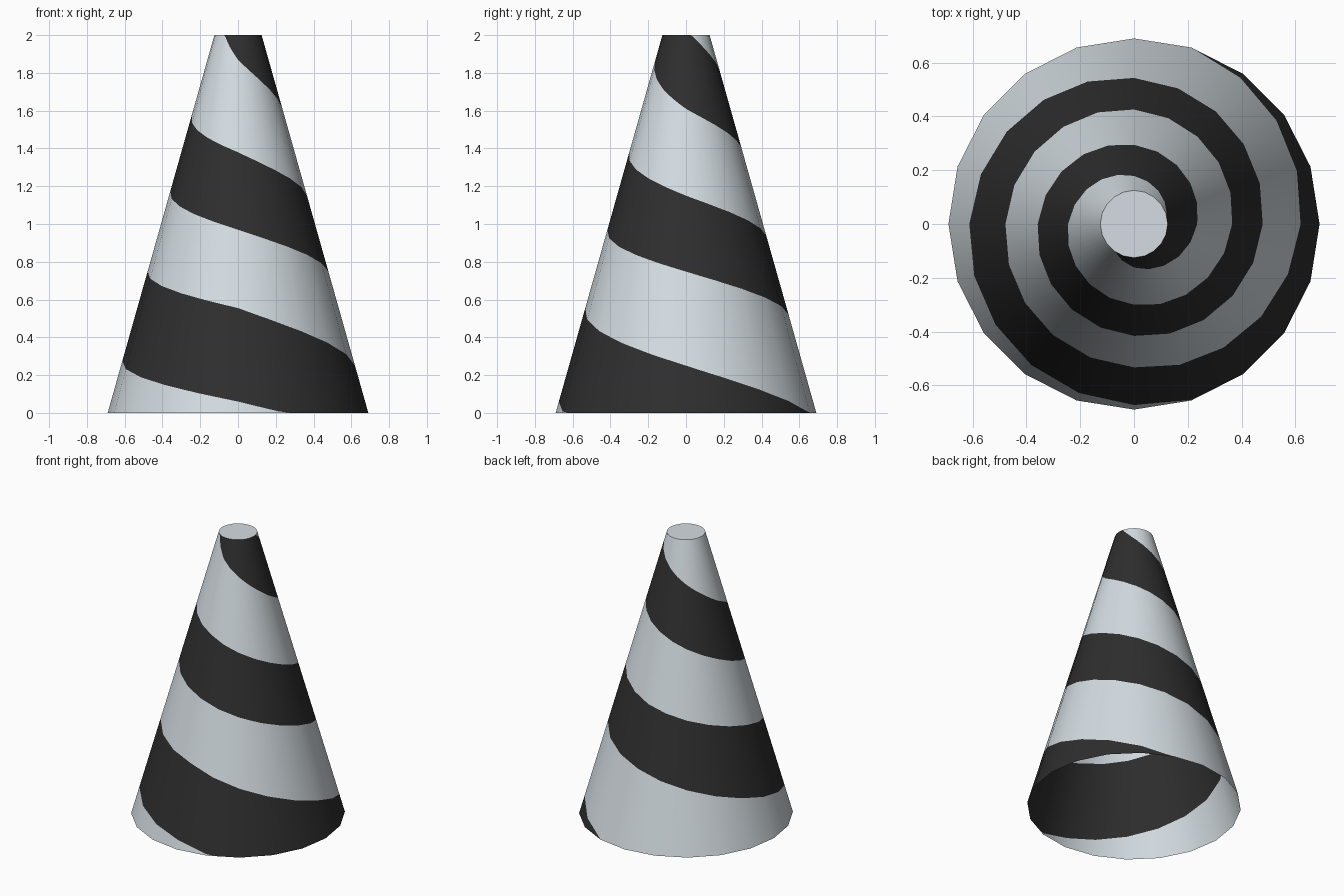
import bpy, math
from mathutils import Vector

if "Cube" in bpy.data.objects:
    bpy.data.objects.remove(bpy.data.objects["Cube"])

SIDES, SUB = 20, 3           # cone sides, and stripe steps across each side
STEP = 360 // SIDES // SUB
R0, R1, H = 0.69, 0.125, 2.0

# Heights of the spiral stripe's two edges against winding angle (degrees)
LOWER = [(236, 2.0), (270, 1.87), (360, 1.61), (450, 1.40), (540, 1.175),
         (630, 0.97), (720, 0.748), (810, 0.52), (900, 0.275), (990, 0.06), (1011, 0)]
UPPER = [(374, 2.0), (450, 1.81), (540, 1.575), (630, 1.38), (720, 1.15),
         (810, 0.935), (900, 0.75), (990, 0.555), (1080, 0.25), (1152, 0)]


def height(table, t):
    if t <= table[0][0]:
        return H
    for (a, za), (b, zb) in zip(table, table[1:]):
        if t <= b:
            return za + (zb - za) * (t - a) / (b - a)
    return 0.0


def material(name, rgb):
    m = bpy.data.materials.new(name)
    m.diffuse_color = (*rgb, 1)
    m.use_nodes = True
    m.node_tree.nodes["Principled BSDF"].inputs["Base Color"].default_value = m.diffuse_color
    return m


def add_object(name, verts, faces, mats):
    me = bpy.data.meshes.new(name)
    me.from_pydata(verts, [], faces)
    for m in mats:
        me.materials.append(m)
    ob = bpy.data.objects.new(name, me)
    bpy.context.collection.objects.link(ob)
    return me


light = material("pale grey", (0.66, 0.72, 0.76))
dark = material("charcoal", (0.027, 0.027, 0.027))


def point(deg, z):
    # point on the flat side of the 20-sided cone
    side = 360 / SIDES
    k, f = divmod(deg % 360, side)
    a, b = math.radians(k * side), math.radians((k + 1) * side)
    f /= side
    r = R0 + (R1 - R0) * z / H
    return (r * (math.cos(a) * (1 - f) + math.cos(b) * f),
            r * (math.sin(a) * (1 - f) + math.sin(b) * f), z)


# Cone wall, cut along the spiral stripe
verts, faces, colours, cache = [], [], [], {}


def vert(deg, z):
    key = (deg % 360, round(z, 4))
    if key not in cache:
        cache[key] = len(verts)
        verts.append(point(deg, z))
    return cache[key]


def band(t, low, high, colour):
    u = t + STEP
    ids = [vert(t, low(t)), vert(u, low(u)), vert(u, high(u)), vert(t, high(t))]
    ids = list(dict.fromkeys(ids))
    if len(ids) > 2:
        faces.append(ids)
        colours.append(colour)


for t in range(180, 1392, STEP):
    band(t, lambda a: height(LOWER, a), lambda a: height(UPPER, a), 1)
    band(t, lambda a: height(UPPER, a), lambda a: height(LOWER, a - 360), 0)

wall = add_object("striped_cone_wall", verts, faces, [light, dark])
for p, c in zip(wall.polygons, colours):
    p.material_index = c
    p.use_smooth = True
slope = (R0 - R1) / H
wall.normals_split_custom_set_from_vertices(
    [(Vector((x, y, 0)).normalized() + Vector((0, 0, slope))).normalized()
     for x, y, z in verts])

# Flat cap on the top, the bottom stays open
add_object("top_cap", [point(i * 360 / SIDES, H) for i in range(SIDES)],
           [list(range(SIDES))], [light])
